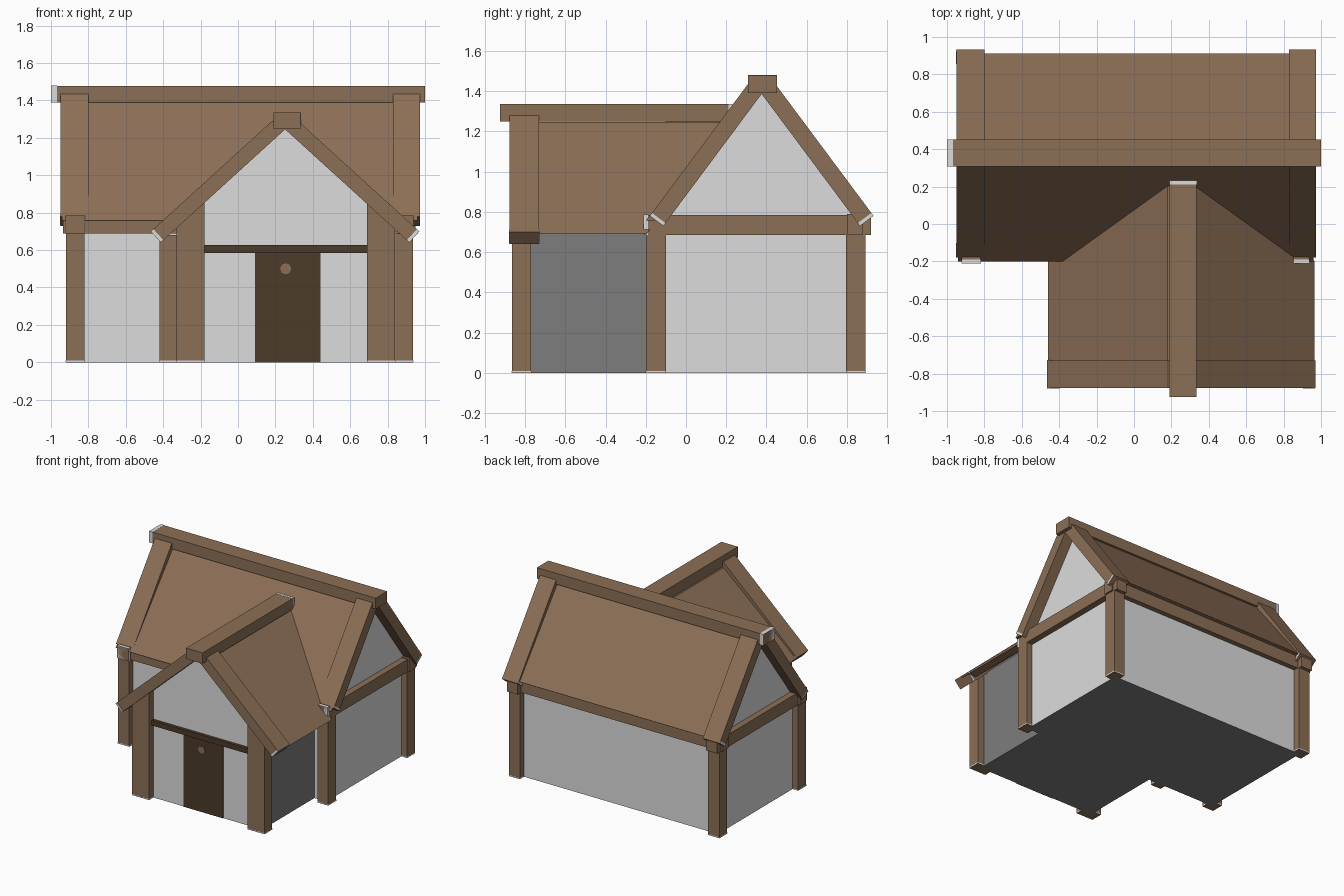
import bpy
import bmesh
from math import sqrt, pi
from mathutils import Vector, Matrix

cube = bpy.data.objects.get("Cube")
if cube:
    bpy.data.objects.remove(cube, do_unlink=True)


def material(name, colour):
    m = bpy.data.materials.new(name)
    m.use_nodes = True
    m.diffuse_color = (*colour, 1)
    m.node_tree.nodes["Principled BSDF"].inputs["Base Color"].default_value = (*colour, 1)
    return m


WOOD = material("brown wood", (0.265, 0.16, 0.093))
DARK = material("dark wood", (0.072, 0.043, 0.024))
PLASTER = material("white plaster", (0.72, 0.72, 0.72))
STONE = material("dark grey plaster", (0.207, 0.207, 0.207))


def finish(name, bm, mat):
    bmesh.ops.recalc_face_normals(bm, faces=bm.faces)
    mesh = bpy.data.meshes.new(name)
    bm.to_mesh(mesh)
    bm.free()
    mesh.materials.append(mat)
    obj = bpy.data.objects.new(name, mesh)
    bpy.context.collection.objects.link(obj)
    return obj


def box(name, x, y, z, mat=WOOD, grow=0.0):
    bm = bmesh.new()
    bmesh.ops.create_cube(bm, size=1)
    for v in bm.verts:
        v.co = Vector([(a + b) / 2 + c * (b - a + grow) for c, (a, b) in zip(v.co, (x, y, z))])
    return finish(name, bm, mat)


def prism(name, pts, axis, start, end, mat=WOOD, clip=None):
    """Extrude a (side, height) outline along the x or y axis."""
    bm = bmesh.new()
    ring = [bm.verts.new((start, u, z) if axis == "x" else (u, start, z)) for u, z in pts]
    face = bm.faces.new(ring)
    moved = bmesh.ops.extrude_face_region(bm, geom=[face])["geom"]
    step = Vector((end - start, 0, 0) if axis == "x" else (0, end - start, 0))
    bmesh.ops.translate(bm, vec=step, verts=[g for g in moved if isinstance(g, bmesh.types.BMVert)])
    if clip:
        bmesh.ops.bisect_plane(bm, geom=bm.verts[:] + bm.edges[:] + bm.faces[:],
                               plane_co=clip[0], plane_no=clip[1], clear_outer=True)
    return finish(name, bm, mat)


def grey_faces(obj, rule):
    obj.data.materials.append(STONE)
    for p in obj.data.polygons:
        if rule(p.normal):
            p.material_index = 1


class Gable:
    """Symmetric pair of sloping boards around a centre line."""

    def __init__(self, centre, width, eave, ridge_half, top, thick):
        self.c, self.w, self.e, self.b, self.t, self.d = centre, width, eave, ridge_half, top, thick
        self.slope = (top - eave) / (width - ridge_half)
        length = sqrt(1 + self.slope ** 2)
        self.cos, self.sin = 1 / length, self.slope / length

    def at(self, depth, up):
        # point near the eave: depth below the surface, up along the slope
        return (self.w - self.sin * depth - self.cos * up,
                self.e - self.cos * depth + self.sin * up)

    def rake(self, name, axis, start, end):
        apex = self.t + self.slope * self.b - self.d / self.cos
        half = [self.at(self.d, 0), self.at(0, 0), (self.b, self.t)]
        left = [(-u, z) for u, z in reversed(half)]
        prism(name, [(self.c + u, z) for u, z in half + left + [(0, apex)]], axis, start, end)
        # pale band across the end faces of each lower end
        g = 0.001
        band = [self.at(g, g), self.at(self.d - g, g),
                self.at(self.d - g, 0.018), self.at(g, 0.018)]
        for side, s in (("left", 1), ("right", -1)):
            prism(name + "_band_" + side, [(self.c + s * u, z) for u, z in band],
                  axis, start - 0.002, end + 0.002, PLASTER)


main = Gable(0.376, 0.556, 0.78, 0.068, 1.435, 0.084)
wing = Gable(0.252, 0.718, 0.70, 0.07, 1.29, 0.08)

# Plaster bodies with grey floor and grey wing sides
body = prism("main_walls", [(-0.15, 0), (0.84, 0), (0.84, 0.78), (0.378, 1.40), (-0.15, 0.70)],
             "x", -0.87, 0.885, PLASTER)
grey_faces(body, lambda n: n.z < -0.9)
body = prism("wing_walls", [(-0.27, 0), (0.78, 0), (0.78, 0.775), (0.255, 1.26), (-0.27, 0.775)],
             "y", -0.81, -0.1, PLASTER)
grey_faces(body, lambda n: n.z < -0.9 or abs(n.x) > 0.9)

# Main roof slab, a little shallower than the boards so it sinks below them at the ridge
prism("main_roof", [(-0.2, 0.757), (0.31, 1.375), (0.378, 1.455), (0.446, 1.375), (0.912, 0.787),
                    (0.86, 0.787), (0.378, 1.392), (-0.155, 0.757)], "x", -0.94, 0.96)

# Wing roof slab, stopping just under the main front slope
half = [(0.641, 0.689), (0.712, 0.689), (0.072, 1.246)]
outline = half + [(-u, z) for u, z in reversed(half)] + [(0, 1.25)]
valley = (Vector((0, -0.155, 0.74)), Vector((0, 1.21, -1)).normalized())
prism("wing_roof", [(wing.c + u, z) for u, z in outline], "y", -0.8, 0.225, WOOD, valley)

# Sloping boards on the gable ends
main.rake("main_rake_right", "x", -0.95, -0.80)
main.rake("main_rake_left", "x", 0.83, 0.972)
wing.rake("wing_rake", "y", -0.877, -0.73)

# Ridge beams with a pale band at one end
box("main_ridge_beam", (-1, 1), (0.308, 0.452), (1.39, 1.478))
box("main_ridge_band", (-0.999, -0.97), (0.308, 0.452), (1.39, 1.478), PLASTER, 0.002)
box("wing_ridge_beam", (0.19, 0.335), (-0.925, 0.232), (1.248, 1.335))
box("wing_ridge_band", (0.19, 0.335), (0.212, 0.231), (1.248, 1.335), PLASTER, 0.002)


def post(name, x, y, top):
    box(name, x, y, (0, top))
    box(name + "_foot", x, y, (0.002, 0.009), PLASTER, 0.002)


# Corner posts and side beams of the main house
FRONT, BACK = (-0.2, -0.1), (0.795, 0.893)
for side, x in (("right", (-0.92, -0.82)), ("left", (0.842, 0.936))):
    post("front_post_" + side, x, FRONT, 0.69)
    post("back_post_" + side, x, BACK, 0.69)
    box("side_beam_" + side, x, (-0.21, 0.92), (0.686, 0.785))
    box("side_beam_band_" + side, x, (-0.209, -0.19), (0.686, 0.785), PLASTER, 0.002)
post("inner_corner_post", (-0.42, -0.33), FRONT, 0.68)

# Beams under the long eaves
box("front_eave_beam", (-0.935, -0.3), (-0.185, -0.1), (0.688, 0.765))
box("back_eave_beam", (-0.935, 0.95), (0.80, 0.88), (0.688, 0.79))

# Wing front posts with tops cut along the roof slope
for side, s in (("left", 1), ("right", -1)):
    outline = [(0.435, 0), (0.585, 0), (0.585, 0.735), (0.435, 0.87)]
    prism("wing_post_" + side, [(0.255 + s * u, z) for u, z in outline], "y", -0.865, -0.77)
    x = sorted((0.255 + s * 0.435, 0.255 + s * 0.585))
    box("wing_post_foot_" + side, x, (-0.865, -0.77), (0.002, 0.009), PLASTER, 0.002)

# Door, lintel beam and round knob plate
box("door", (0.09, 0.44), (-0.818, -0.81), (0.002, 0.586), DARK)
box("door_lintel", (-0.18, 0.69), (-0.835, -0.80), (0.585, 0.626), DARK)
bm = bmesh.new()
bmesh.ops.create_cone(bm, cap_ends=True, segments=8, radius1=0.03, radius2=0.03, depth=0.008,
                      matrix=Matrix.Translation((0.255, -0.82, 0.5)) @ Matrix.Rotation(pi / 2, 4, "X"))
finish("door_knob", bm, WOOD)
